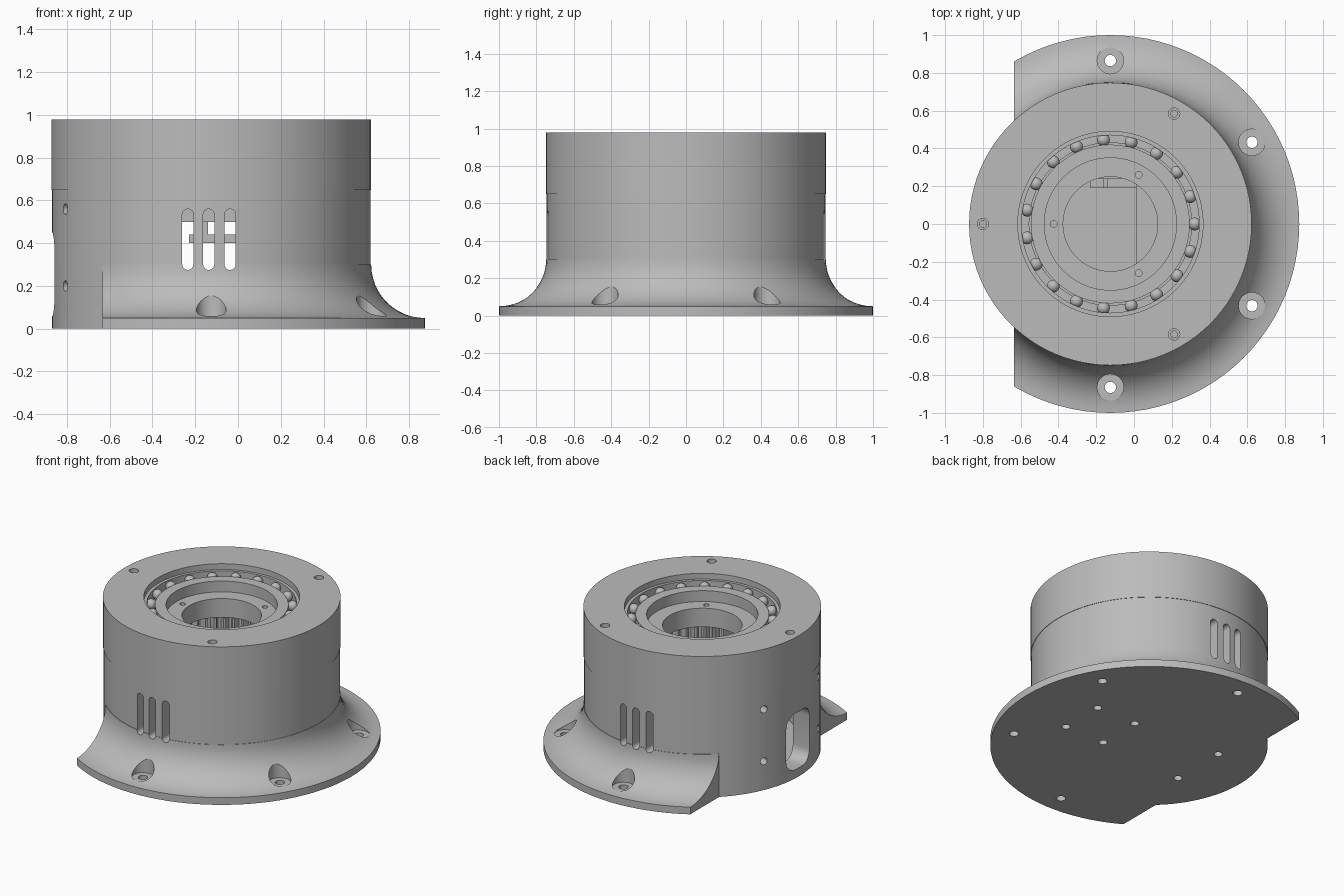
import bpy, bmesh
from math import sin, cos, pi, radians
from mathutils import Matrix, Vector

old = bpy.data.objects.get("Cube")
if old:
    bpy.data.objects.remove(old, do_unlink=True)

AXIS_X = -0.125      # main axis of the round housing
WALL = 0.748         # housing radius

mat = bpy.data.materials.new("machine_grey")
mat.use_nodes = True
GREY = (0.5, 0.5, 0.5, 1)
mat.diffuse_color = GREY
mat.node_tree.nodes["Principled BSDF"].inputs["Base Color"].default_value = GREY


def finish(bm, name):
    bmesh.ops.recalc_face_normals(bm, faces=bm.faces)
    mesh = bpy.data.meshes.new(name)
    bm.to_mesh(mesh)
    bm.free()
    mesh.materials.append(mat)
    obj = bpy.data.objects.new(name, mesh)
    bpy.context.collection.objects.link(obj)
    obj.location.x = AXIS_X
    return obj


def lathe(bm, profile, steps=96, matrix=Matrix()):
    """Spin a radius/height profile; close it when it stays off the axis."""
    part = bmesh.new()
    verts = [part.verts.new((r, 0, z)) for r, z in profile]
    edges = [part.edges.new(pair) for pair in zip(verts, verts[1:])]
    if min(r for r, z in profile) > 0:
        edges.append(part.edges.new((verts[-1], verts[0])))
    bmesh.ops.spin(part, geom=verts + edges, cent=(0, 0, 0), axis=(0, 0, 1),
                   angle=2 * pi, steps=steps, use_merge=True)
    bmesh.ops.remove_doubles(part, verts=part.verts, dist=1e-5)
    bmesh.ops.recalc_face_normals(part, faces=part.faces)
    part.transform(matrix)
    mesh = bpy.data.meshes.new("part")
    part.to_mesh(mesh)
    part.free()
    bm.from_mesh(mesh)
    bpy.data.meshes.remove(mesh)


def polar(radius, degrees, z=0):
    a = radians(degrees)
    return Vector((radius * cos(a), radius * sin(a), z))


def pin(bm, r, z0, z1, spot, steps=24):
    lathe(bm, [(0, z0), (r, z0), (r, z1), (0, z1)], steps, Matrix.Translation(spot))


def rounded_cut(bm, degrees, shift, half_w, z0, z1, corner, near, far):
    """Rounded-rectangle prism pointing outward along a compass angle."""
    turn = Matrix.Rotation(radians(degrees), 4, 'Z')
    ring = []
    for i in range(4):
        cy = shift + (half_w - corner) * (1 if i in (0, 3) else -1)
        cz = z1 - corner if i < 2 else z0 + corner
        for k in range(7):
            a = (i + k / 6) * pi / 2
            ring.append((cy + corner * cos(a), cz + corner * sin(a)))
    verts = [bm.verts.new(turn @ Vector((near, y, z))) for y, z in ring]
    face = bm.faces.new(verts)
    out = bmesh.ops.extrude_face_region(bm, geom=[face])
    moved = [g for g in out["geom"] if isinstance(g, bmesh.types.BMVert)]
    bmesh.ops.translate(bm, verts=moved, vec=turn.to_3x3() @ Vector((far - near, 0, 0)))
    bmesh.ops.remove_doubles(bm, verts=verts + moved, dist=1e-5)


def box(name, lo, hi):
    bm = bmesh.new()
    bmesh.ops.create_cube(bm, size=1)
    for v in bm.verts:
        v.co = [lo[i] + (v.co[i] + 0.5) * (hi[i] - lo[i]) for i in range(3)]
    obj = finish(bm, name)
    obj.location.x = 0
    return obj


def carve(targets, cutter):
    for obj in targets:
        mod = obj.modifiers.new("carve", 'BOOLEAN')
        mod.operation, mod.solver, mod.object = 'DIFFERENCE', 'EXACT', cutter
        graph = bpy.context.evaluated_depsgraph_get()
        mesh = bpy.data.meshes.new_from_object(obj.evaluated_get(graph))
        obj.modifiers.clear()
        obj.data = mesh
    bpy.data.objects.remove(cutter, do_unlink=True)


# Housing: hollow drum with bearing seat at the top
bm = bmesh.new()
lathe(bm, [(0, 0), (0.745, 0), (0.745, 0.65), (WALL, 0.65), (WALL, 0.98),
           (0.49, 0.98), (0.49, 0.94), (0.47, 0.94), (0.47, 0.87), (0.43, 0.87),
           (0.43, 0.71), (0.34, 0.71), (0.34, 0.5), (0.62, 0.5), (0.62, 0.05), (0, 0.05)])
housing = finish(bm, "housing")

# Base flange: flared skirt cut off straight on one side
bm = bmesh.new()
flare = [(1 - 0.252 * sin(t * pi / 24), 0.3 - 0.25 * cos(t * pi / 24)) for t in range(13)]
lathe(bm, [(0.73, 0), (1, 0)] + flare + [(0.73, 0.3)])
cut = bmesh.ops.bisect_plane(bm, geom=bm.verts[:] + bm.edges[:] + bm.faces[:],
                             plane_co=(-0.51, 0, 0), plane_no=(-1, 0, 0), clear_outer=True)
rim = [g for g in cut["geom_cut"] if isinstance(g, bmesh.types.BMEdge)]
bmesh.ops.holes_fill(bm, edges=rim, sides=0)
flange = finish(bm, "base_flange")

# Rotor: stepped inner bearing ring
bm = bmesh.new()
lathe(bm, [(0.25, 0.72), (0.42, 0.72), (0.42, 0.925), (0.35, 0.925), (0.35, 0.85), (0.25, 0.85)])
rotor = finish(bm, "rotor_ring")

# Cutter for counterbores, vents, window, and screw holes
bm = bmesh.new()
for deg in (-90, -30, 30, 90):
    lathe(bm, [(0, -0.1), (0.03, -0.1), (0.03, 0.056), (0.07, 0.056), (0.07, 0.4), (0, 0.4)],
          32, Matrix.Translation(polar(0.865, deg)))
for deg in (60, 180, 300):
    lathe(bm, [(0, 0.88), (0.018, 0.88), (0.018, 0.95), (0.03, 0.95), (0.03, 1.1), (0, 1.1)],
          24, Matrix.Translation(polar(0.675, deg)))
for side in (-1, 1):
    for x in (-0.11, -0.012, 0.088):
        rounded_cut(bm, 90 * side, -side * x, 0.026, 0.275, 0.56, 0.026, 0.58, 1)
    for z in (0.2, 0.56):
        rounded_cut(bm, 180 + 23.6 * side, 0, 0.025, z - 0.025, z + 0.025, 0.0249, 0.58, 0.9)
    for x, y in ((0.25, 0.155), (0.555, 0.155), (-0.4, 0.197)):
        pin(bm, 0.027, -0.1, 0.1, (x, side * y, 0))
rounded_cut(bm, 180, 0, 0.127, 0.06, 0.45, 0.08, 0.55, 0.9)
carve([housing, flange], finish(bm, "housing_cutter"))

# Rotor screw holes
bm = bmesh.new()
for deg in (60, 180, 300):
    pin(bm, 0.018, 0.78, 0.9, polar(0.3, deg))
carve([rotor], finish(bm, "rotor_cutter"))

# Internal ring gear
bm = bmesh.new()
TEETH = 30
loops = []
for i in range(TEETH * 4):
    deg = i * 90 / TEETH
    inner = 0.275 if i % 4 in (0, 1) else 0.32
    loops.append([bm.verts.new(polar(r, deg, z)) for r, z in
                  ((inner, 0.51), (0.35, 0.51), (0.35, 0.705), (inner, 0.705))])
for a, b in zip(loops, loops[1:] + loops[:1]):
    for k in range(4):
        bm.faces.new((a[k], a[(k + 1) % 4], b[(k + 1) % 4], b[k]))
gear = finish(bm, "ring_gear")

# Bearing balls
bm = bmesh.new()
BALLS = 19
for i in range(BALLS):
    spot = Matrix.Translation(polar(0.447, i * 360 / BALLS, 0.905))
    bmesh.ops.create_uvsphere(bm, u_segments=20, v_segments=12, radius=0.034, matrix=spot)
balls = finish(bm, "bearing_balls")

# Drive block and its side bracket inside the drum
box("drive_block", (0.01, -0.25, 0.05), (0.46, 0.25, 0.49))
box("bracket_bar", (-0.23, 0.19, 0.40), (0.02, 0.24, 0.44))
box("bracket_post", (-0.165, 0.19, 0.43), (-0.14, 0.24, 0.5))

# Smooth the round parts, keep the hard edges
bpy.ops.object.select_all(action='DESELECT')
for obj in (housing, flange, rotor, balls):
    obj.select_set(True)
bpy.context.view_layer.objects.active = housing
bpy.ops.object.shade_smooth_by_angle(angle=radians(30))
